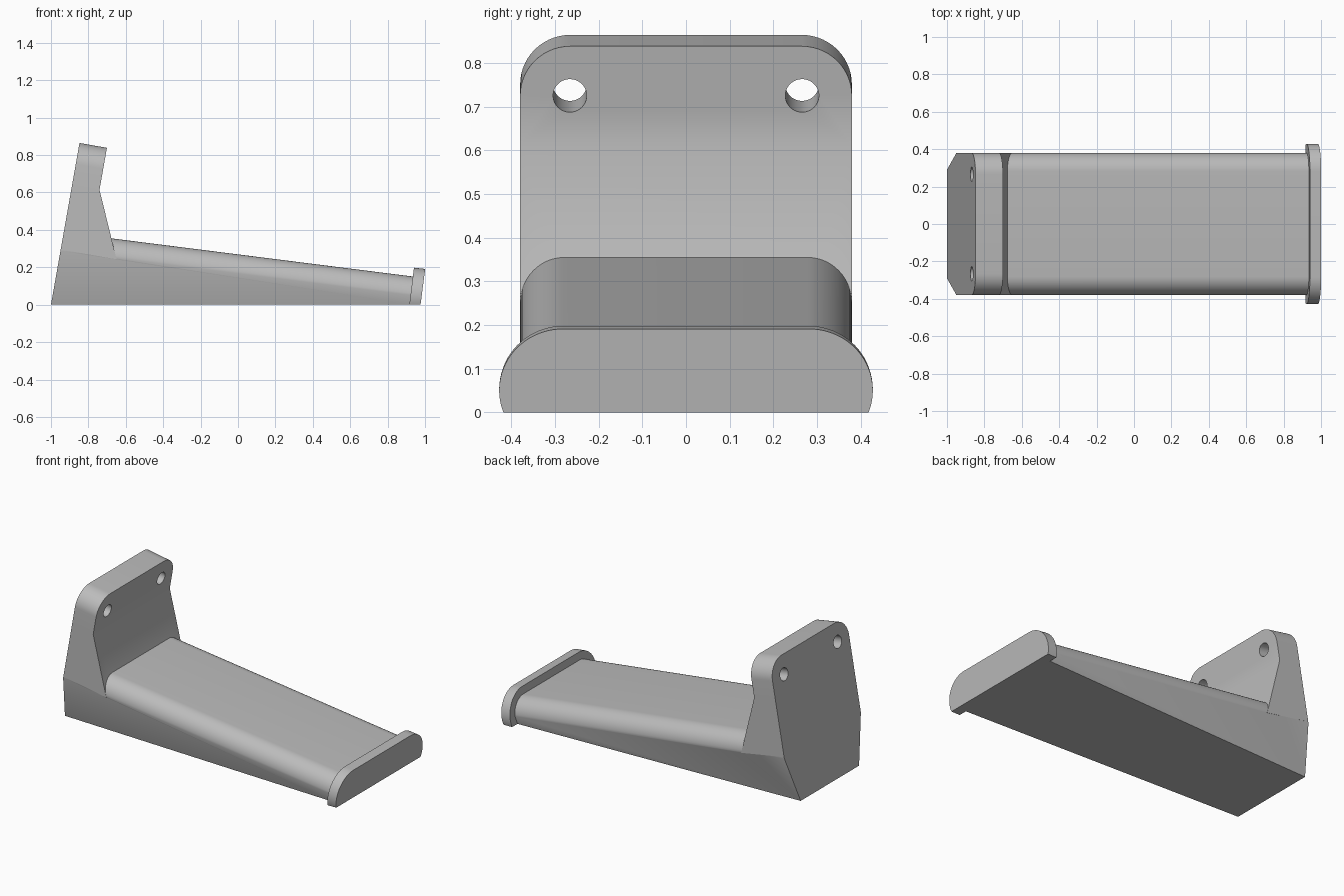
import bpy, bmesh, math
from mathutils import Vector

cube = bpy.data.objects.get("Cube")
if cube:
    bpy.data.objects.remove(cube, do_unlink=True)

grey = bpy.data.materials.new("plain_grey")
grey.use_nodes = True
COLOUR = (0.5, 0.5, 0.5, 1)
grey.diffuse_color = COLOUR
grey.node_tree.nodes["Principled BSDF"].inputs["Base Color"].default_value = COLOUR


def loft(name, rings):
    """Closed solid through rings of equal length."""
    bm = bmesh.new()
    loops = [[bm.verts.new(p) for p in ring] for ring in rings]
    n = len(loops[0])
    for a, b in zip(loops, loops[1:]):
        for i in range(n):
            bm.faces.new((a[i], a[(i + 1) % n], b[(i + 1) % n], b[i]))
    bm.faces.new(loops[0])
    bm.faces.new(loops[-1])
    bmesh.ops.recalc_face_normals(bm, faces=bm.faces)
    mesh = bpy.data.meshes.new(name)
    bm.to_mesh(mesh)
    bm.free()
    obj = bpy.data.objects.new(name, mesh)
    bpy.context.collection.objects.link(obj)
    mesh.materials.append(grey)
    return obj


def arch(centre_y, centre_h, radius, low, steps=14, end=0.0):
    """Mirrored outline (y, height) with round top corners and the given lower points."""
    half = [(centre_y + radius * math.cos(a), centre_h + radius * math.sin(a))
            for a in (end + (math.pi / 2 - end) * i / steps for i in range(steps + 1))]
    half = low + half
    return half + [(-y, h) for y, h in reversed(half)]


def boolean(target, tool, operation):
    mod = target.modifiers.new(operation.lower(), 'BOOLEAN')
    mod.operation, mod.object, mod.solver = operation, tool, 'EXACT'
    bpy.context.view_layer.objects.active = target
    bpy.ops.object.modifier_apply(modifier=mod.name)
    bpy.data.objects.remove(tool, do_unlink=True)


def smooth(obj):
    bpy.ops.object.select_all(action='DESELECT')
    obj.select_set(True)
    bpy.context.view_layer.objects.active = obj
    bpy.ops.object.shade_smooth_by_angle(angle=math.radians(25))


# Sloping arm with rounded upper edges and undercut sides
LEAN = math.tan(math.radians(10))
back = [(-1 + LEAN * h, y, h) for y, h in arch(0.28, 0.287, 0.1, [(0.29, 0)])]
front = [(0.93 + 0.125 * h, y, h) for y, h in arch(0.28, 0.049, 0.1, [(0.365, 0)])]
bracket = loft("bracket_body", [back, front])

# Leaning back plate, thicker toward its foot
up = Vector((math.sin(math.radians(10)), 0, math.cos(math.radians(10))))
out = Vector((up.z, 0, -up.x))
origin = Vector((-1, 0, 0))
outline = arch(0.265, 0.763, 0.115, [(0.38, 0.3), (0.38, 0.65)])


def plate_point(y, s, depth):
    return origin + up * s + out * depth + Vector((0, y, 0))


plate = loft("back_plate", [
    [plate_point(y, s, 0) for y, s in outline],
    [plate_point(y, s, 0.149 + max(0, 0.65 - s) * 0.44) for y, s in outline]])
# The front of the plate folds across its width
bm = bmesh.new()
bm.from_mesh(plate.data)
bm.verts.ensure_lookup_table()
n = len(outline)
bmesh.ops.connect_verts(bm, verts=[bm.verts[n + 1], bm.verts[2 * n - 2]])
bm.to_mesh(plate.data)
bm.free()
boolean(bracket, plate, 'UNION')

# Two screw holes square to the plate
for side in (-1, 1):
    circle = [(0.0385 * math.cos(a), 0.0385 * math.sin(a))
              for a in (math.tau * i / 40 for i in range(40))]
    drill = loft("drill", [[plate_point(side * 0.266 + u, 0.763 + v, d) for u, v in circle]
                           for d in (-0.1, 0.3)])
    boolean(bracket, drill, 'DIFFERENCE')
smooth(bracket)

# Wider end lip
lip_outline = arch(0.282, 0.052, 0.146, [], end=-math.asin(0.052 / 0.146), steps=24)
lip = loft("end_lip", [
    [(0.916 + 0.125 * h, y, h) for y, h in lip_outline],
    [(0.976 + 0.125 * h, y, h * 0.965) for y, h in lip_outline]])
smooth(lip)
